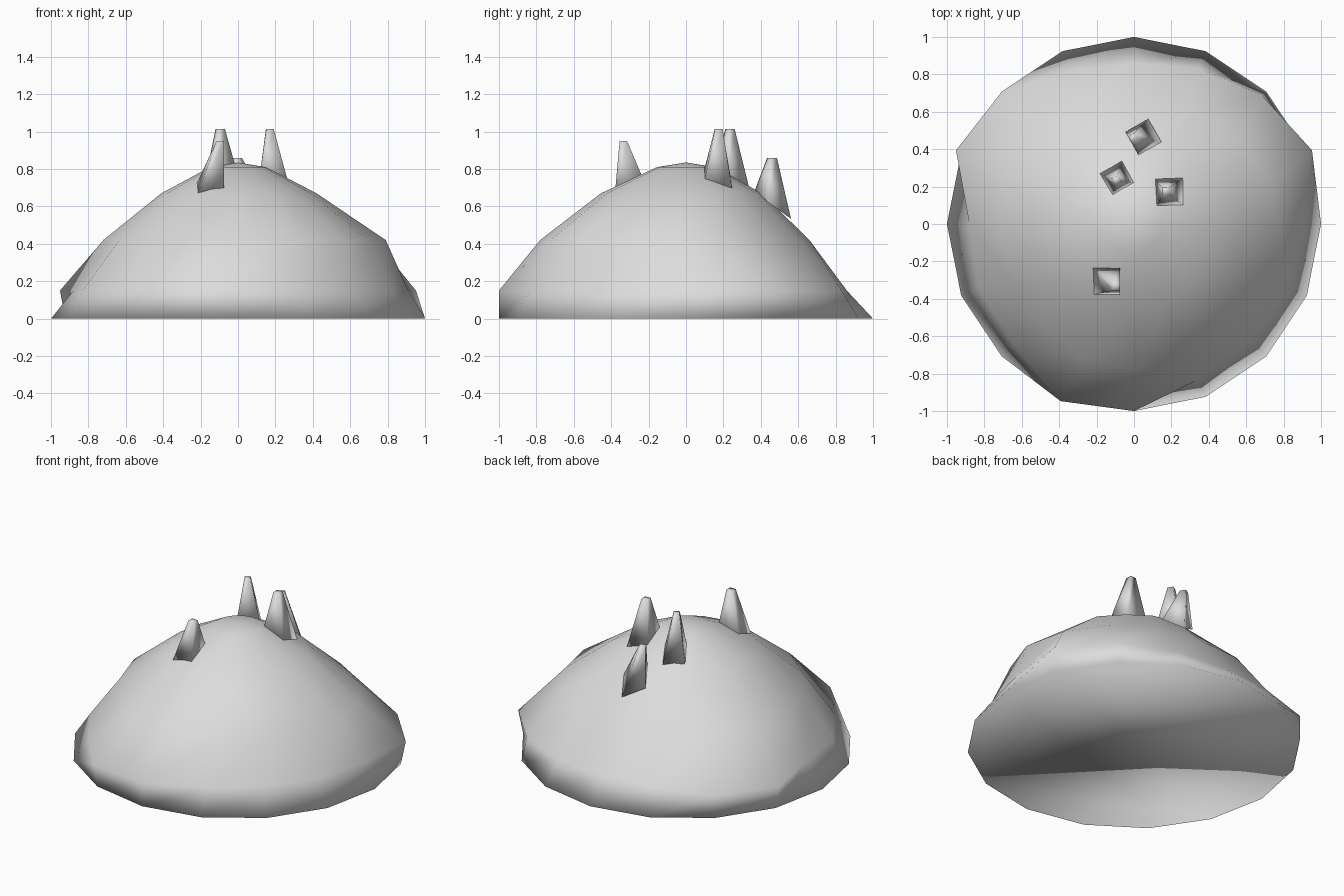
import bpy, bmesh, math
from mathutils import Vector

cube = bpy.data.objects.get("Cube")
if cube:
    bpy.data.objects.remove(cube, do_unlink=True)

grey = bpy.data.materials.new("pale grey")
grey.use_nodes = True
grey.diffuse_color = (0.72, 0.72, 0.72, 1)
grey.node_tree.nodes["Principled BSDF"].inputs["Base Color"].default_value = (0.72, 0.72, 0.72, 1)


def finish(bm, name):
    """Turn a bmesh into a smooth shaded object."""
    bmesh.ops.recalc_face_normals(bm, faces=bm.faces)
    for face in bm.faces:
        face.smooth = True
    mesh = bpy.data.meshes.new(name)
    bm.to_mesh(mesh)
    bm.free()
    mesh.materials.append(grey)
    obj = bpy.data.objects.new(name, mesh)
    bpy.context.collection.objects.link(obj)
    return obj


def bridge(bm, lower, upper):
    n = len(lower)
    for i in range(n):
        j = (i + 1) % n
        bm.faces.new((lower[i], lower[j], upper[j], upper[i]))


# Mound: sixteen-sided rings that drift off centre, with lumpy lower rings
SIDES = 16
even = [1.0] * SIDES
skirt = [0.91, 1.03, 0.97, 0.9, 0.86, 0.89, 1.0, 1.03,
         0.88, 0.9, 0.91, 1.025, 1.0, 0.9, 0.88, 0.89]
waist = even[:]
for i, s in {5: 1.05, 9: 0.96, 10: 0.95, 15: 0.95}.items():
    waist[i] = s
shoulder = even[:]
shoulder[1] = 1.07
rings = [  # height, x centre, y centre, x radius, y radius, lumps
    (0.0, 0.0, 0.0, 1.0, 1.0, even),
    (0.15, 0.0, 0.0, 1.0, 1.0, skirt),
    (0.42, 0.035, -0.06, 0.755, 0.72, waist),
    (0.67, 0.005, -0.025, 0.415, 0.43, shoulder),
    (0.81, 0.0, 0.0, 0.15, 0.155, even),
]
bm = bmesh.new()
loops = []
for z, cx, cy, rx, ry, scale in rings:
    loop = []
    for i, s in enumerate(scale):
        a = math.tau * i / SIDES
        loop.append(bm.verts.new((cx + s * rx * math.cos(a), cy + s * ry * math.sin(a), z)))
    loops.append(loop)
for lower, upper in zip(loops, loops[1:]):
    bridge(bm, lower, upper)
apex = bm.verts.new((0, 0, 0.835))
for i in range(SIDES):
    bm.faces.new((loops[-1][i], loops[-1][(i + 1) % SIDES], apex))
bm.faces.new(loops[0])
finish(bm, "mound")


# Spikes: four-sided tapers whose bases follow the slope of the mound
def slope(x, y):
    return 0.8 - 0.83 * (x * x + y * y)


def spike(name, base, tip, turn, size):
    bm = bmesh.new()
    low, high = [], []
    for i in range(4):
        a = math.radians(turn + 90 * i)
        d = Vector((math.cos(a), math.sin(a), 0)) * size
        x, y = base[0] + d.x, base[1] + d.y
        low.append(bm.verts.new((x, y, slope(x, y))))
        high.append(bm.verts.new(Vector(tip) + d * 0.27))
    bridge(bm, low, high)
    bm.faces.new(low)
    bm.faces.new(high)
    finish(bm, name)


spike("left_spike", (0.19, 0.17), (0.17, 0.175, 1.015), 47, 0.105)
spike("right_spike", (-0.09, 0.245), (-0.095, 0.235, 1.015), 75, 0.095)
spike("back_spike", (0.05, 0.465), (-0.005, 0.46, 0.86), 75, 0.1)
spike("front_spike", (-0.15, -0.305), (-0.095, -0.335, 0.95), 45, 0.105)
